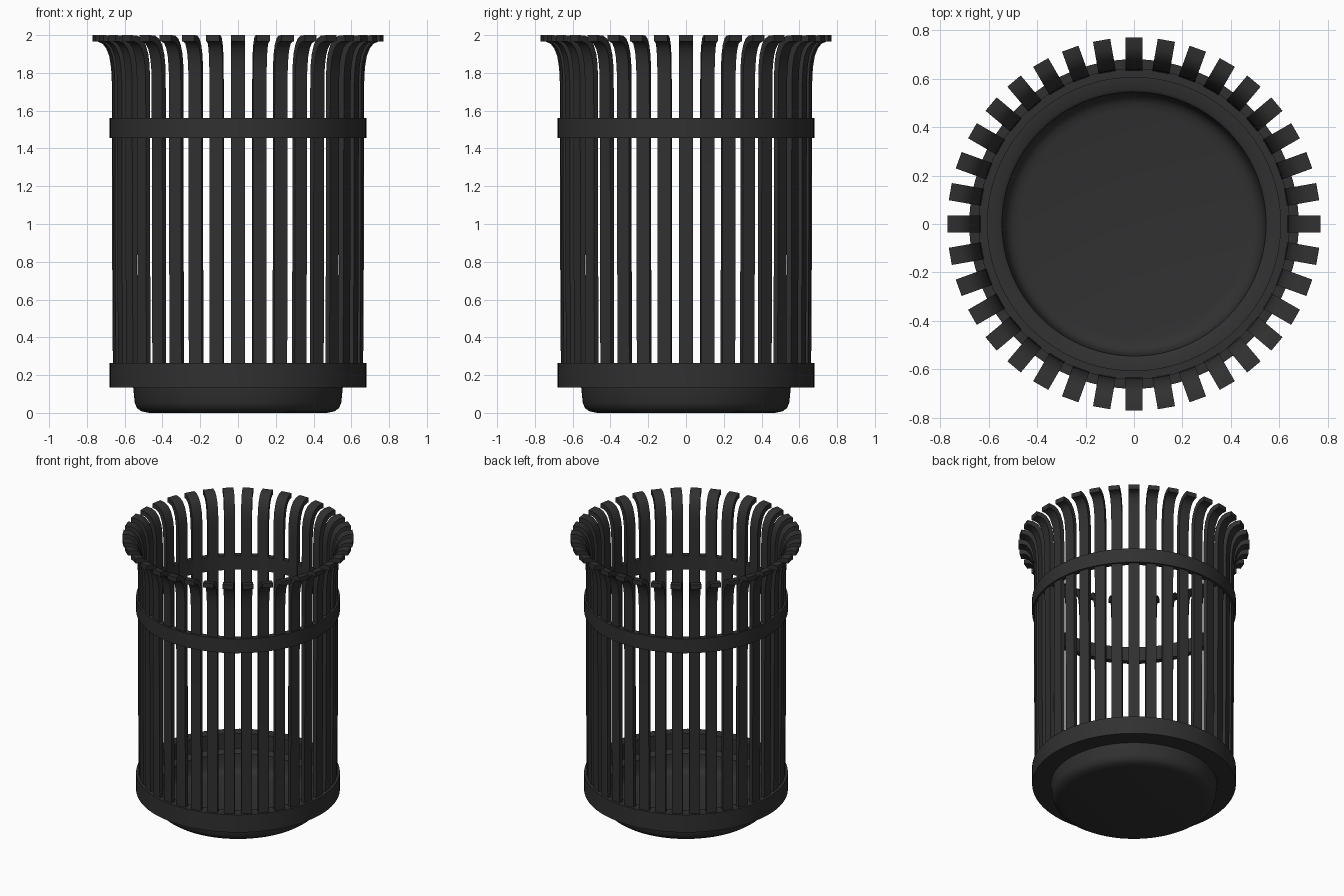
import bpy, bmesh, math

if "Cube" in bpy.data.objects:
    bpy.data.objects.remove(bpy.data.objects["Cube"])

SLATS = 36
SEGS = 96

mat = bpy.data.materials.new("black_metal")
mat.diffuse_color = (0.03, 0.03, 0.03, 1)
mat.use_nodes = True
mat.node_tree.nodes["Principled BSDF"].inputs["Base Color"].default_value = mat.diffuse_color


def finish(name, bm):
    bmesh.ops.recalc_face_normals(bm, faces=bm.faces)
    me = bpy.data.meshes.new(name)
    bm.to_mesh(me)
    bm.free()
    me.materials.append(mat)
    ob = bpy.data.objects.new(name, me)
    bpy.context.collection.objects.link(ob)
    bpy.ops.object.select_all(action='DESELECT')
    ob.select_set(True)
    bpy.context.view_layer.objects.active = ob
    bpy.ops.object.shade_smooth_by_angle(angle=math.radians(35))
    return ob


def lathe(name, profile, closed=True):
    """Spin an (r, z) profile around the z axis."""
    bm = bmesh.new()
    vs = [bm.verts.new((r, 0, z)) for r, z in profile]
    es = [bm.edges.new(p) for p in zip(vs, vs[1:])]
    if closed:
        es.append(bm.edges.new((vs[-1], vs[0])))
    bmesh.ops.spin(bm, geom=vs + es, cent=(0, 0, 0), axis=(0, 0, 1),
                   angle=2 * math.pi, steps=SEGS, use_duplicate=False)
    bmesh.ops.remove_doubles(bm, verts=bm.verts, dist=1e-4)
    return finish(name, bm)


# Hoops around the slats
lathe("upper_band", [(0.64, 1.455), (0.68, 1.455), (0.68, 1.56), (0.64, 1.56)])
lathe("bottom_band", [(0.605, 0.135), (0.68, 0.135), (0.68, 0.265), (0.605, 0.265)])

# Shallow base pan with rounded edge and a flange joining the bottom band
lathe("base_pan", [(0, 0), (0.47, 0), (0.51, 0.008), (0.535, 0.025),
                   (0.547, 0.055), (0.555, 0.135), (0.62, 0.135),
                   (0.62, 0.155), (0.56, 0.155), (0.545, 0.145),
                   (0.535, 0.06), (0.522, 0.035), (0.50, 0.022),
                   (0.47, 0.015), (0, 0.015)], closed=False)

# Flared slats: outer and inner edges of the side profile
outer = [(0.662, 0.15), (0.666, 0.8), (0.668, 1.75), (0.672, 1.83), (0.682, 1.89),
         (0.698, 1.93), (0.718, 1.955), (0.742, 1.965), (0.77, 1.967)]
inner = [(0.634, 0.15), (0.637, 0.8), (0.638, 1.75), (0.641, 1.84), (0.650, 1.90),
         (0.669, 1.95), (0.695, 1.982), (0.727, 1.998), (0.77, 2.0)]
w = 0.036
bm = bmesh.new()
for k in range(SLATS):
    a = 2 * math.pi * k / SLATS
    c, s = math.cos(a), math.sin(a)

    def vert(r, t, z):
        return bm.verts.new((r * c - t * s, r * s + t * c, z))
    rows = [[vert(ro, -w, zo), vert(ro, w, zo), vert(ri, w, zi), vert(ri, -w, zi)]
            for (ro, zo), (ri, zi) in zip(outer, inner)]
    for lo, hi in zip(rows, rows[1:]):
        for i in range(4):
            j = (i + 1) % 4
            bm.faces.new((lo[i], lo[j], hi[j], hi[i]))
    bm.faces.new(rows[0][::-1])
    bm.faces.new(rows[-1])
finish("slats", bm)
